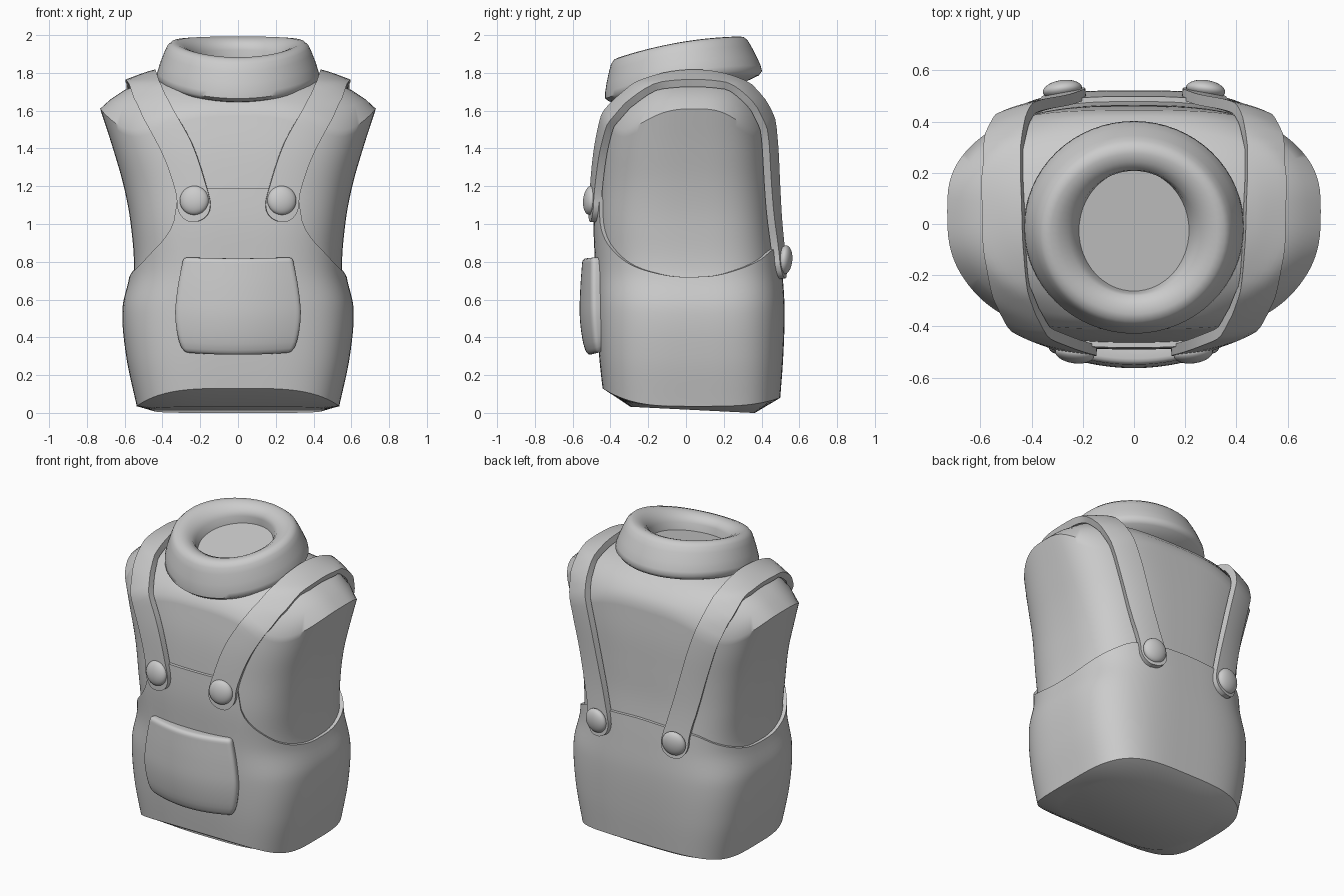
import bpy, bmesh
from math import sin, cos, pi, radians, sqrt, copysign
from mathutils import Vector

if "Cube" in bpy.data.objects:
    bpy.data.objects.remove(bpy.data.objects["Cube"])

N = 128
YC = 0.05


def spline(keys, t):
    """Smooth interpolation of rows (t, values...)."""
    t = min(max(t, keys[0][0]), keys[-1][0])
    i = 0
    while i < len(keys) - 2 and t > keys[i + 1][0]:
        i += 1
    a, b = keys[i], keys[i + 1]
    p, q = keys[max(i - 1, 0)], keys[min(i + 2, len(keys) - 1)]
    h = b[0] - a[0]
    u = (t - a[0]) / h
    out = []
    for k in range(1, len(a)):
        m0 = (b[k] - p[k]) / (b[0] - p[0]) * h
        m1 = (q[k] - a[k]) / (q[0] - a[0]) * h
        out.append((2*u**3 - 3*u*u + 1) * a[k] + (u**3 - 2*u*u + u) * m0
                   + (3*u*u - 2*u**3) * b[k] + (u**3 - u*u) * m1)
    return out


def ring_point(f, a, yf, yb, n, z):
    s, c = sin(f), cos(f)
    x = a * copysign(abs(s) ** (2 / n), s)
    r = abs(c) ** (2 / n)
    return Vector((x, YC - (YC - yf) * r if c > 0 else YC + (yb - YC) * r, z))


# z, half width, front y, back y, squareness
BODY = [(0.03, .515, -.41, .475, 3.6), (0.3, .572, -.44, .495, 3.4), (0.55, .592, -.455, .502, 3.2),
        (0.75, .552, -.46, .49, 3.1), (1.0, .568, -.47, .47, 3.1), (1.2, .605, -.462, .465, 3),
        (1.4, .662, -.445, .46, 3), (1.61, .73, -.41, .445, 3)]
SHOULDER = [(1.66, .675, -.365, .42, 2.9), (1.71, .6, -.3, .37, 2.7), (1.755, .48, -.22, .3, 2.4),
            (1.79, .36, -.15, .22, 2), (1.81, .1, 0, .1, 2)]


def body(f, z, off=0.0):
    a, yf, yb, n = spline(BODY, z)
    return ring_point(f, a + off, yf - off, yb + off, n, z)


def finish(ob, angle=38):
    bpy.ops.object.select_all(action='DESELECT')
    ob.select_set(True)
    bpy.context.view_layer.objects.active = ob
    bpy.ops.object.convert(target='MESH')
    bpy.ops.object.shade_smooth_by_angle(angle=radians(angle))


def grid(name, rows, closed=True, cap0=False, cap1=False):
    bm = bmesh.new()
    vs = [[bm.verts.new(p) for p in r] for r in rows]
    m = len(rows[0])
    for r, s in zip(vs, vs[1:]):
        for j in range(m if closed else m - 1):
            k = (j + 1) % m
            bm.faces.new((r[j], r[k], s[k], s[j]))
    if cap0:
        bm.faces.new(vs[0][::-1])
    if cap1:
        bm.faces.new(vs[-1])
    bmesh.ops.recalc_face_normals(bm, faces=bm.faces[:])
    me = bpy.data.meshes.new(name)
    bm.to_mesh(me)
    bm.free()
    ob = bpy.data.objects.new(name, me)
    bpy.context.collection.objects.link(ob)
    return ob


ANG = [2 * pi * i / N for i in range(N)]


def arch(f):
    """Arm opening edge: drops toward the front and back corners."""
    return .11 * sin(2 * f) ** 2


# shirt torso with arched arm openings and sloped shoulders
rows = [[body(f, 0.15 + (1.46 - arch(f)) * i / 36) for f in ANG] for i in range(37)]
for i, k in enumerate(SHOULDER):
    rows.append([ring_point(f, *k[1:], k[0] - arch(f) * (.4 if i == 0 else 0)) for f in ANG])
shirt = grid("shirt_torso", rows, cap0=True, cap1=True)
finish(shirt)

# overalls: lower shell whose top edge rises into the bib
EDGE = [(0, 1.19), (14, 1.19), (21, 1.17), (25, 1.02), (32, .93), (43, .86), (58, .79), (76, .74),
        (90, .72), (110, .76), (130, .81), (148, .86), (180, .89)]


def top_edge(f):
    d = f * 180 / pi
    return spline(EDGE, min(d, 360 - d))[0]


def hem(f):
    c = cos(f)
    return 0.035 + (0.095 if c > 0 else 0.045) * c * c


rows = []
sole = []
for f in ANG:
    p = body(f, hem(f), .02)
    x, y = p.x * .84, YC + (p.y - YC) * .7
    sole.append(Vector((x, y, 0.0176 - .05 * y)))
rows.append(sole)
for i in range(25):
    rows.append([body(f, hem(f) + (top_edge(f) - hem(f)) * i / 24, .02) for f in ANG])
rows.append([body(f, top_edge(f), -.015) for f in ANG])
finish(grid("overalls", rows, cap0=True))

# rolled collar, tilted forward, with a closed floor
PROFILE = [(.30, -.03), (.41, 0), (.43, .02), (.427, .05), (.412, .1), (.39, .16), (.375, .195), (.355, .217),
           (.325, .224), (.29, .215), (.255, .195), (.23, .165), (.215, .12)]
rows = []
for r, h in PROFILE:
    ring = []
    for i in range(64):
        f = 2 * pi * i / 64
        x, y = r * sin(f), -r * cos(f) * (1.1 if r < .22 else 1.04 if r < .24 else .965)
        ring.append(Vector((x, -.01 + y - .13 * h, 1.717 + .175 * y + .985 * h + .22 * x * x)))
    rows.append(ring)
finish(grid("collar", rows, cap0=True, cap1=True), 50)

# shoulder straps: ribbon fitted over the shirt, then thickened and mirrored
PATH = [(.235, -.5, 1.01), (.24, -.49, 1.15), (.31, -.45, 1.38), (.41, -.42, 1.56), (.48, -.3, 1.7),
        (.51, -.1, 1.78), (.52, .1, 1.8), (.52, .28, 1.75), (.49, .42, 1.6), (.43, .47, 1.4),
        (.35, .49, 1.1), (.285, .52, .85), (.275, .52, .71)]
KEYS = [(i,) + p for i, p in enumerate(PATH)]
L = len(PATH) - 1
rows = []
M = 80
for i in range(M + 1):
    t = L * (1 - cos(pi * (0.02 + .96 * i / M))) / 2
    p = Vector(spline(KEYS, t))
    tan = Vector(spline(KEYS, t + .02)) - Vector(spline(KEYS, t - .02))
    nor = p - Vector((p.x - .08, YC, min(p.z, 1.4)))
    side = tan.cross(nor).normalized()
    d = min((p - Vector(PATH[0])).length, (p - Vector(PATH[-1])).length)
    r = .095
    w = sqrt(max(r * r - (r - d) ** 2, 1e-5)) if d < r else max(.086, r - .1 * (d - r))
    rows.append([p + side * w * k / 4 for k in range(-4, 5)])
strap = grid("shoulder_straps", rows, closed=False)
m = strap.modifiers.new("fit", 'SHRINKWRAP')
m.target = shirt
m.wrap_mode = 'ABOVE_SURFACE'
m.offset = .029
m = strap.modifiers.new("smooth", 'SMOOTH')
m.factor = .5
m.iterations = 3
m = strap.modifiers.new("thick", 'SOLIDIFY')
m.thickness = .042
m.offset = 0
m = strap.modifiers.new("mirror", 'MIRROR')
m.use_axis = (True, False, False)
finish(strap)

# domed buttons at the strap ends
for name, x, y, z in (("front_button", .232, -.507, 1.125), ("back_button", .28, .525, .81)):
    for s in (-1, 1):
        bpy.ops.mesh.primitive_uv_sphere_add(segments=32, ring_count=16, location=(s * x, y, z))
        b = bpy.context.object
        b.name = name
        b.scale = (.077, .037, .077)
        b.rotation_euler = (radians(-5), 0, s * radians(8 if y < 0 else -8))
        finish(b)

# bulging front pocket
SHAPE = [(.30, .285, -.515), (.35, .315, -.54), (.5, .339, -.562), (.65, .327, -.56), (.82, .295, -.548)]
rows = []
for i in range(17):
    z = .30 + .52 * i / 16
    w, y = spline(SHAPE, z)
    rows.append([Vector((w * u / 10, y + .6 * (w * u / 10) ** 2, z + (.012 if i < 8 else .006) * (u / 10) ** 2))
                 for u in range(-10, 11)])
pocket = grid("front_pocket", rows, closed=False)
if pocket.data.polygons[0].normal.y > 0:
    pocket.data.flip_normals()
m = pocket.modifiers.new("thick", 'SOLIDIFY')
m.thickness = .1
m.offset = -1
m = pocket.modifiers.new("round", 'BEVEL')
m.width = .022
m.segments = 3
m.limit_method = 'ANGLE'
m.angle_limit = radians(45)
finish(pocket)
